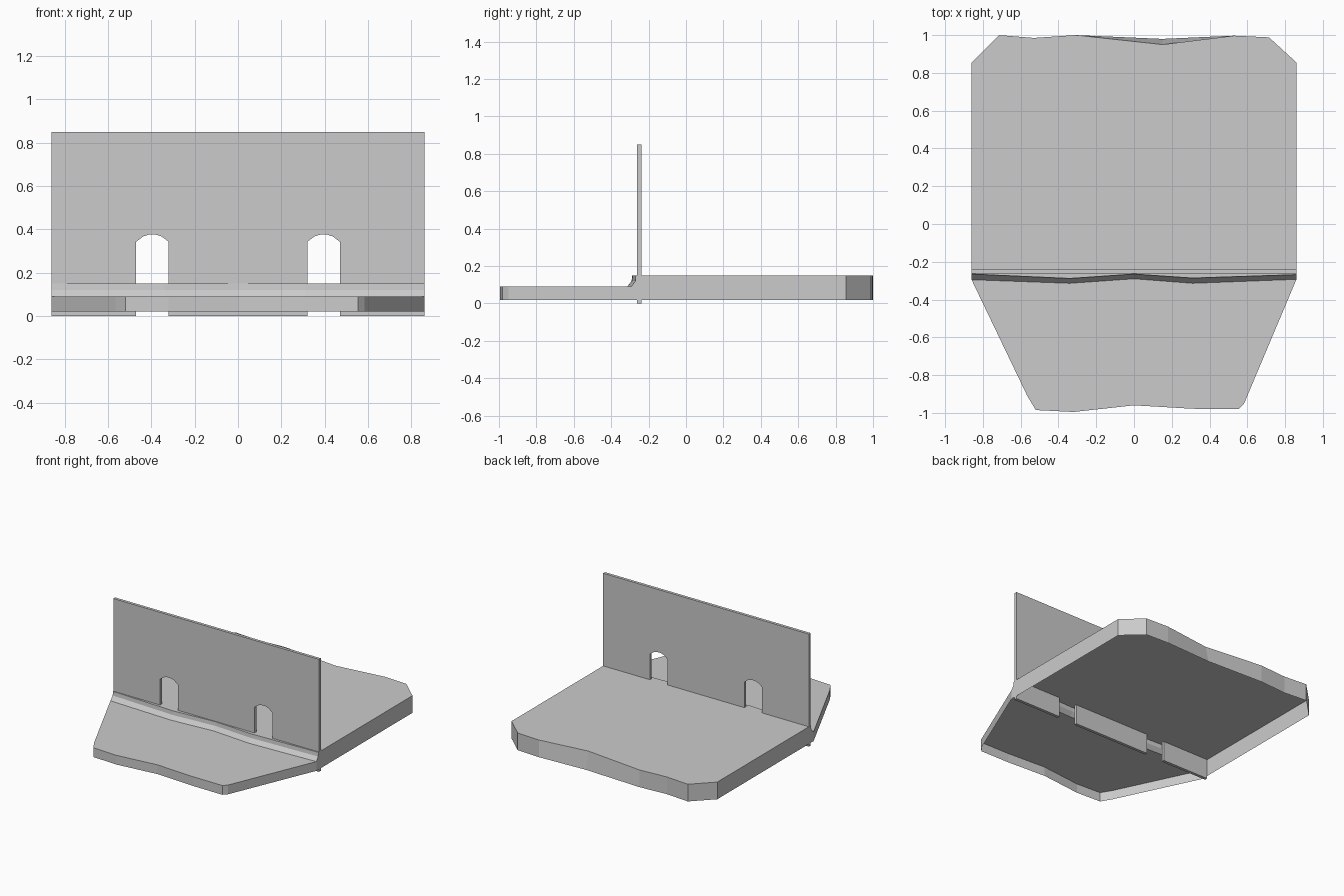
import bpy, bmesh

if "Cube" in bpy.data.objects:
    bpy.data.objects.remove(bpy.data.objects["Cube"])


def finish(bm, name):
    bmesh.ops.recalc_face_normals(bm, faces=bm.faces)
    mesh = bpy.data.meshes.new(name)
    bm.to_mesh(mesh)
    bm.free()
    obj = bpy.data.objects.new(name, mesh)
    bpy.context.collection.objects.link(obj)
    return obj


def build_base():
    """Two-level floor shell with open underside."""
    bm = bmesh.new()
    bottom_z = 0.02

    def row(points, z):
        return [bm.verts.new((x, y, z)) for x, y in points]

    # wavy step between the two levels, left to right
    xs = (-0.86, -0.34, 0.0, 0.31, 0.86)
    upper_y = (-0.265, -0.288, -0.265, -0.286, -0.268)
    lower_y = (-0.295, -0.314, -0.29, -0.314, -0.293)
    rows = [row(zip(xs, upper_y), 0.15),
            row(zip(xs, [y - 0.003 for y in upper_y]), 0.12),
            row(zip(xs, lower_y), 0.09)]
    for a, b in zip(rows, rows[1:]):
        for i in range(len(xs) - 1):
            bm.faces.new((a[i], b[i], b[i + 1], a[i + 1]))

    # rear floor, outline from right to left
    rear = row([(0.86, 0.855), (0.715, 0.988), (0.53, 0.997), (0.15, 0.95),
                (-0.31, 1.0), (-0.53, 0.985), (-0.715, 1.0), (-0.86, 0.855)], 0.15)
    bm.faces.new(rows[0] + rear)

    # front floor, outline from left to right
    front = row([(-0.565, -0.91), (-0.52, -0.985), (-0.32, -0.995), (0.0, -0.96),
                 (0.31, -0.978), (0.555, -0.98), (0.583, -0.95)], 0.09)
    bm.faces.new(front + rows[2][::-1])

    # rim walls dropped from the whole outline
    rim = [e for e in bm.edges if e.is_boundary]
    new = bmesh.ops.extrude_edge_only(bm, edges=rim)["geom"]
    for v in new:
        if isinstance(v, bmesh.types.BMVert):
            v.co.z = bottom_z
            if abs(v.co.x - 0.15) < 0.01 and v.co.y > 0.9:
                v.co.y = 0.98
    return finish(bm, "base_floor")


def build_wall():
    """Thin upright wall with two arched openings reaching the bottom."""
    bm = bmesh.new()
    arch = [(0.32, 0.0), (0.32, 0.343), (0.353, 0.368), (0.38, 0.376),
            (0.41, 0.376), (0.437, 0.368), (0.47, 0.343), (0.47, 0.0)]
    half = arch + [(0.86, 0.0), (0.86, 0.85)]
    outline = half + [(-x, z) for x, z in reversed(half)]
    face = bm.faces.new([bm.verts.new((x, -0.261, z)) for x, z in outline])
    new = bmesh.ops.extrude_face_region(bm, geom=[face], use_keep_orig=True)["geom"]
    bmesh.ops.translate(bm, vec=(0, 0.022, 0),
                        verts=[v for v in new if isinstance(v, bmesh.types.BMVert)])
    return finish(bm, "arched_wall")


build_base()
build_wall()
